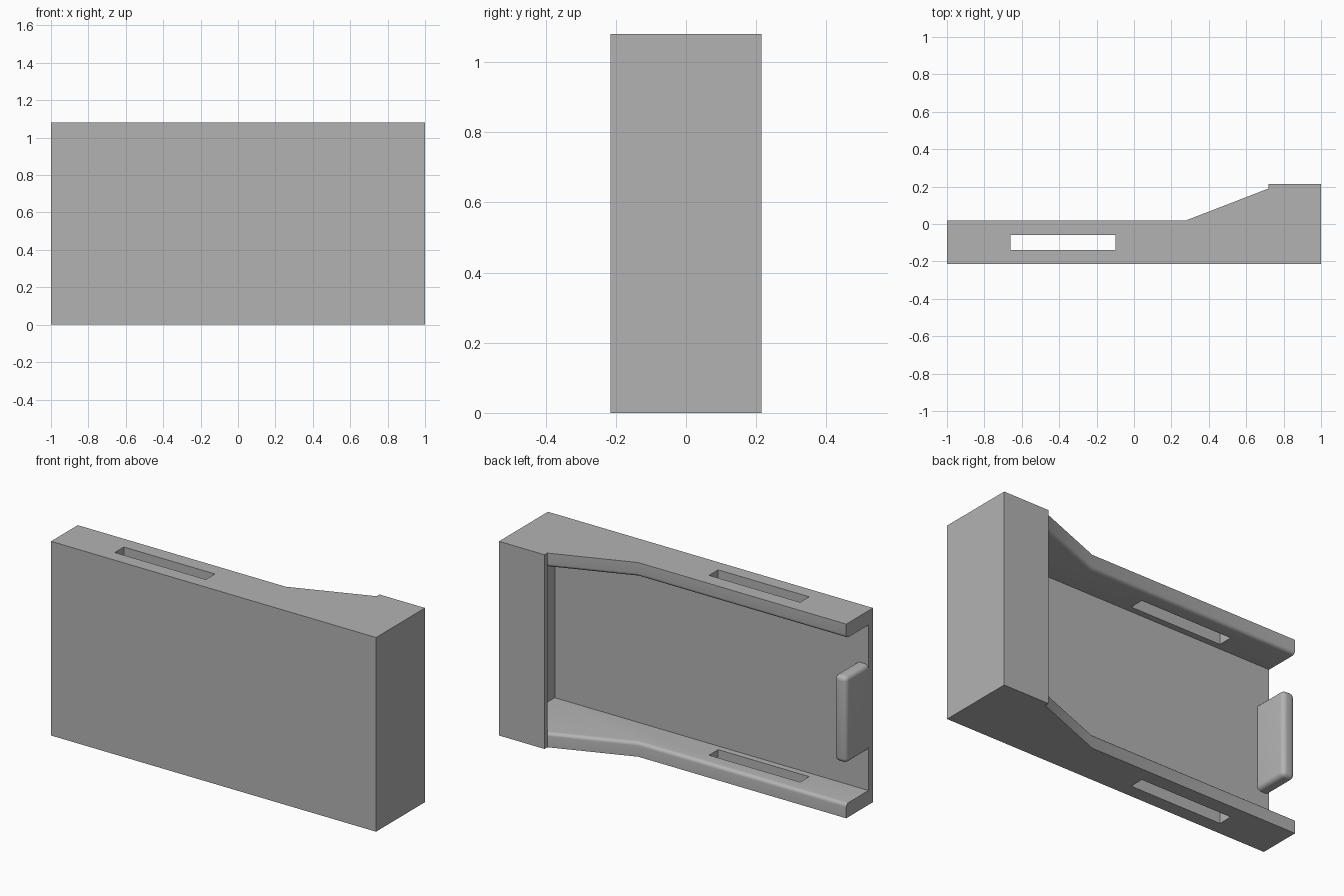
import bpy, bmesh
from mathutils import Vector

old = bpy.data.objects.get("Cube")
if old:
    bpy.data.objects.remove(old, do_unlink=True)

HEIGHT = 1.08
WALL = 0.08
FRONT, FLOOR, RIM, BACK = -0.215, -0.175, 0.02, 0.215
LIP_X, LIP_Y = 0.72, 0.19

grey = bpy.data.materials.new("plain grey")
grey.use_nodes = True
colour = (0.45, 0.45, 0.45, 1)
grey.diffuse_color = colour
grey.node_tree.nodes["Principled BSDF"].inputs["Base Color"].default_value = colour


def prism(name, outline, z0, z1):
    """Extrude an outline in x and y from z0 up to z1."""
    bm = bmesh.new()
    face = bm.faces.new([bm.verts.new((x, y, z0)) for x, y in outline])
    side = bmesh.ops.extrude_face_region(bm, geom=[face])["geom"]
    verts = [g for g in side if isinstance(g, bmesh.types.BMVert)]
    bmesh.ops.translate(bm, verts=verts, vec=(0, 0, z1 - z0))
    bmesh.ops.recalc_face_normals(bm, faces=bm.faces)
    mesh = bpy.data.meshes.new(name)
    bm.to_mesh(mesh)
    bm.free()
    mesh.materials.append(grey)
    obj = bpy.data.objects.new(name, mesh)
    bpy.context.collection.objects.link(obj)
    return obj


def box(name, x0, x1, y0, y1, z0, z1):
    return prism(name, [(x0, y0), (x1, y0), (x1, y1), (x0, y1)], z0, z1)


def combine(obj, other, operation):
    """Apply a boolean and discard the second object."""
    mod = obj.modifiers.new(operation, "BOOLEAN")
    mod.operation, mod.object, mod.solver = operation, other, "EXACT"
    bpy.context.view_layer.objects.active = obj
    bpy.ops.object.modifier_apply(modifier=mod.name)
    bpy.data.objects.remove(other, do_unlink=True)


def round_edges(obj, rule, radius, segments=5):
    """Round the edges whose two ends and direction satisfy the rule."""
    bm = bmesh.new()
    bm.from_mesh(obj.data)
    bmesh.ops.dissolve_limit(bm, angle_limit=0.005, verts=bm.verts, edges=bm.edges)
    edges = [e for e in bm.edges if rule(e.verts[0].co, e.verts[1].co)]
    bmesh.ops.bevel(bm, geom=edges, offset=radius, segments=segments,
                    profile=0.5, affect="EDGES", clamp_overlap=True)
    bm.to_mesh(obj.data)
    bm.free()


def smooth(obj):
    bpy.ops.object.select_all(action="DESELECT")
    obj.select_set(True)
    bpy.context.view_layer.objects.active = obj
    bpy.ops.object.shade_smooth_by_angle(angle=0.44)


# Tray: outer shell with a raised end, hollowed from the back
tray = prism("tray", [(-1, FRONT), (1, FRONT), (1, LIP_Y), (LIP_X, LIP_Y),
                      (0.28, RIM), (-1, RIM)], 0, HEIGHT)
cavity = prism("cavity", [(-1.1, FLOOR), (0.93, FLOOR), (0.93, 0.4), (-1.1, 0.4)],
               WALL, HEIGHT - WALL)
combine(tray, cavity, "DIFFERENCE")


# Softened inner rims of the two side walls
def inner_rim(a, b):
    on_wall = abs(a.z - b.z) < 0.001 and min(abs(a.z - WALL), abs(a.z - HEIGHT + WALL)) < 0.001
    return on_wall and min(a.y, b.y) > RIM - 0.001 and abs(a.x - b.x) > 0.1


round_edges(tray, inner_rim, 0.02)

# Slots through both side walls
combine(tray, box("slot", -0.66, -0.10, -0.14, -0.06, -0.1, HEIGHT + 0.1), "DIFFERENCE")

# Lip covering the raised end
combine(tray, box("lip", LIP_X, 1, LIP_Y, BACK, 0, HEIGHT), "UNION")
smooth(tray)

# Rounded catch standing at the open end
catch = box("end_catch", -1, -0.925, FLOOR, RIM, 0.30, 0.78)
round_edges(catch, lambda a, b: max(a.y, b.y) > FLOOR + 0.001, 0.025)
smooth(catch)
